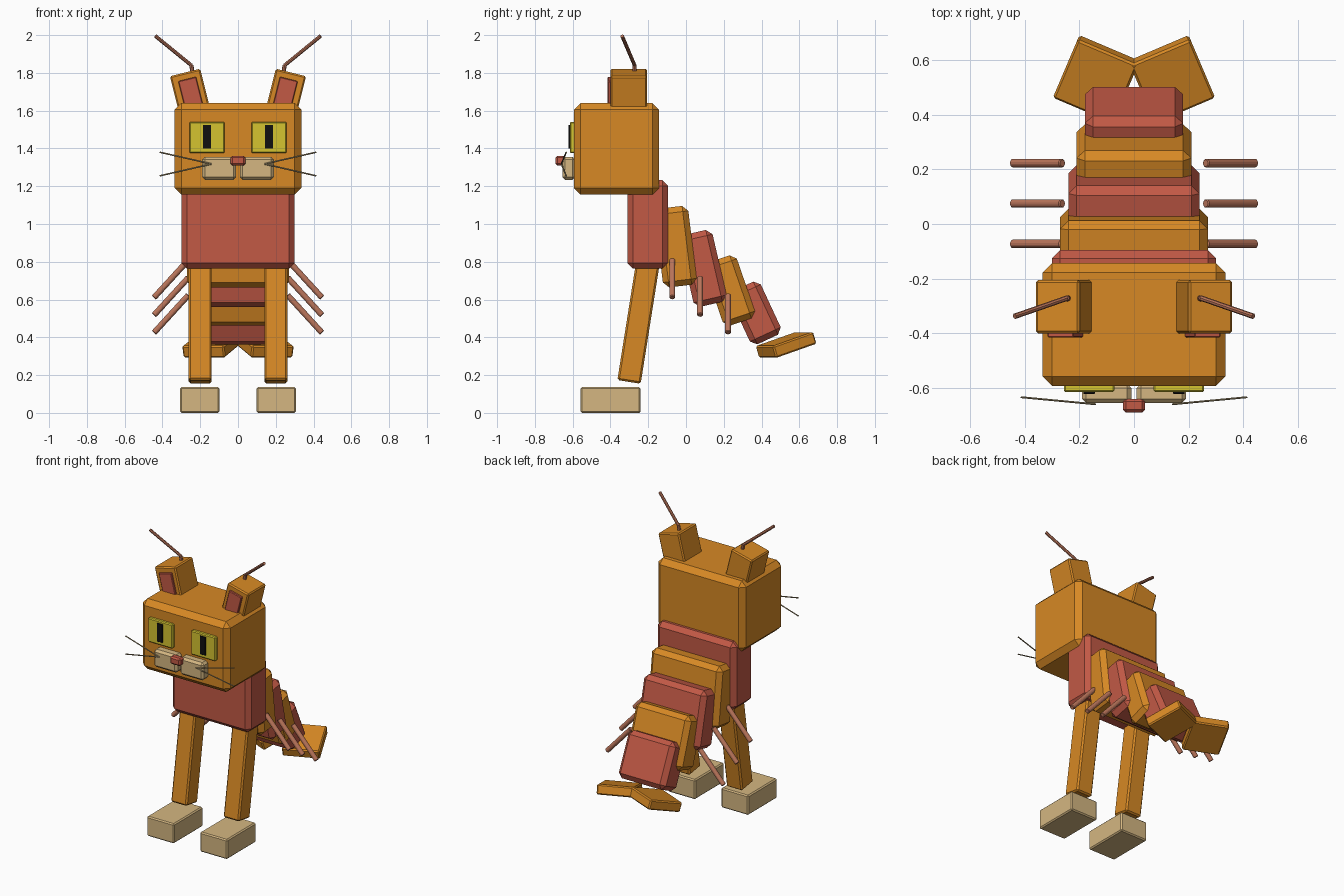
import bpy
from math import radians
from mathutils import Vector

if "Cube" in bpy.data.objects:
    bpy.data.objects.remove(bpy.data.objects["Cube"], do_unlink=True)


def material(name, rgb):
    m = bpy.data.materials.new(name)
    m.use_nodes = True
    m.diffuse_color = (*rgb, 1)
    m.node_tree.nodes["Principled BSDF"].inputs["Base Color"].default_value = (*rgb, 1)
    return m


ORANGE = material("orange", (0.68, 0.25, 0.018))
RED = material("brick red", (0.54, 0.1, 0.06))
TAN = material("tan", (0.66, 0.47, 0.22))
YELLOW = material("yellow", (0.66, 0.55, 0.03))
BLACK = material("black", (0.005, 0.005, 0.005))
CLAY = material("clay", (0.5, 0.18, 0.105))
DUN = material("dun", (0.36, 0.28, 0.15))


def bevelled(ob, width):
    mod = ob.modifiers.new("bevel", "BEVEL")
    mod.width = width
    mod.segments = 1
    mod.limit_method = "ANGLE"
    return ob


def box(name, centre, size, mat, bevel=0.01, rot=(0, 0, 0)):
    bpy.ops.mesh.primitive_cube_add(size=1, location=centre,
                                    rotation=[radians(a) for a in rot])
    ob = bpy.context.object
    ob.name = name
    ob.scale = size
    bpy.ops.object.transform_apply(location=False, rotation=False, scale=True)
    ob.data.materials.append(mat)
    return bevelled(ob, bevel)


def rod(name, start, end, radius, mat, sides=8):
    a, b = Vector(start), Vector(end)
    bpy.ops.mesh.primitive_cylinder_add(vertices=sides, radius=radius,
                                        depth=(b - a).length, location=(a + b) / 2)
    ob = bpy.context.object
    ob.name = name
    ob.rotation_euler = (b - a).to_track_quat("Z", "Y").to_euler()
    ob.data.materials.append(mat)
    return ob


# Head
box("head", (0, -0.368, 1.398), (0.67, 0.45, 0.486), ORANGE, 0.035)
box("nose", (0, -0.665, 1.335), (0.08, 0.05, 0.052), RED)

# Body segments: y, z, width, depth, height, tilt
segments = [
    (-0.203, 0.998, 0.60, 0.215, 0.468, 0),
    (-0.055, 0.88, 0.54, 0.18, 0.42, 7),
    (0.09, 0.765, 0.48, 0.18, 0.39, 13),
    (0.232, 0.648, 0.42, 0.18, 0.353, 19),
    (0.367, 0.529, 0.36, 0.18, 0.31, 25),
]
for i, (y, z, w, d, h, tilt) in enumerate(segments):
    box(f"body_segment_{i + 1}", (0, y, z), (w, d, h),
        ORANGE if i % 2 else RED, 0.03, (tilt, 0, 0))

for side, s in (("left", 1), ("right", -1)):
    # Ears and antennae
    box(f"{side}_ear", (s * 0.255, -0.303, 1.7), (0.165, 0.195, 0.21), ORANGE, 0.008, (0, s * 14, 0))
    box(f"{side}_inner_ear", (s * 0.25, -0.4, 1.69), (0.098, 0.03, 0.16), RED, 0.004, (0, s * 14, 0))
    bend = (s * 0.247, -0.272, 1.84)
    rod(f"{side}_antenna_base", (s * 0.237, -0.272, 1.78), bend, 0.011, CLAY)
    rod(f"{side}_antenna_tip", bend, (s * 0.437, -0.338, 1.995), 0.01, CLAY)

    # Eyes and muzzle
    box(f"{side}_eye", (s * 0.164, -0.6, 1.458), (0.186, 0.03, 0.166), YELLOW, 0.006)
    box(f"{side}_pupil", (s * 0.164, -0.617, 1.462), (0.042, 0.009, 0.126), BLACK, 0.001)
    box(f"{side}_muzzle", (s * 0.1, -0.62, 1.295), (0.18, 0.07, 0.122), TAN, 0.015)
    for level, z in (("upper", 1.38), ("lower", 1.255)):
        rod(f"{side}_{level}_whisker", (s * 0.14, -0.66, 1.318),
            (s * 0.414, -0.634, z), 0.004, DUN, 6)

    # Legs and feet
    box(f"{side}_leg", (s * 0.2, -0.25, 0.49), (0.122, 0.125, 0.66), ORANGE, 0.01, (-9, 0, 0))
    box(f"{side}_foot", (s * 0.203, -0.399, 0.068), (0.208, 0.318, 0.136), TAN, 0.008)

    # Small side legs
    for i in range(3):
        y, z = -0.073 + i * 0.148, 0.71 - i * 0.093
        ob = rod(f"{side}_side_leg_{i + 1}", (s * 0.262, y, z + 0.1),
                 (s * 0.445, y, z - 0.1), 0.017, CLAY)
        bevelled(ob, 0.004)

    # Forked tail
    box(f"{side}_tail_fin", (s * 0.138, 0.53, 0.36), (0.24, 0.245, 0.066),
        ORANGE, 0.008, (18, 0, s * 23))
